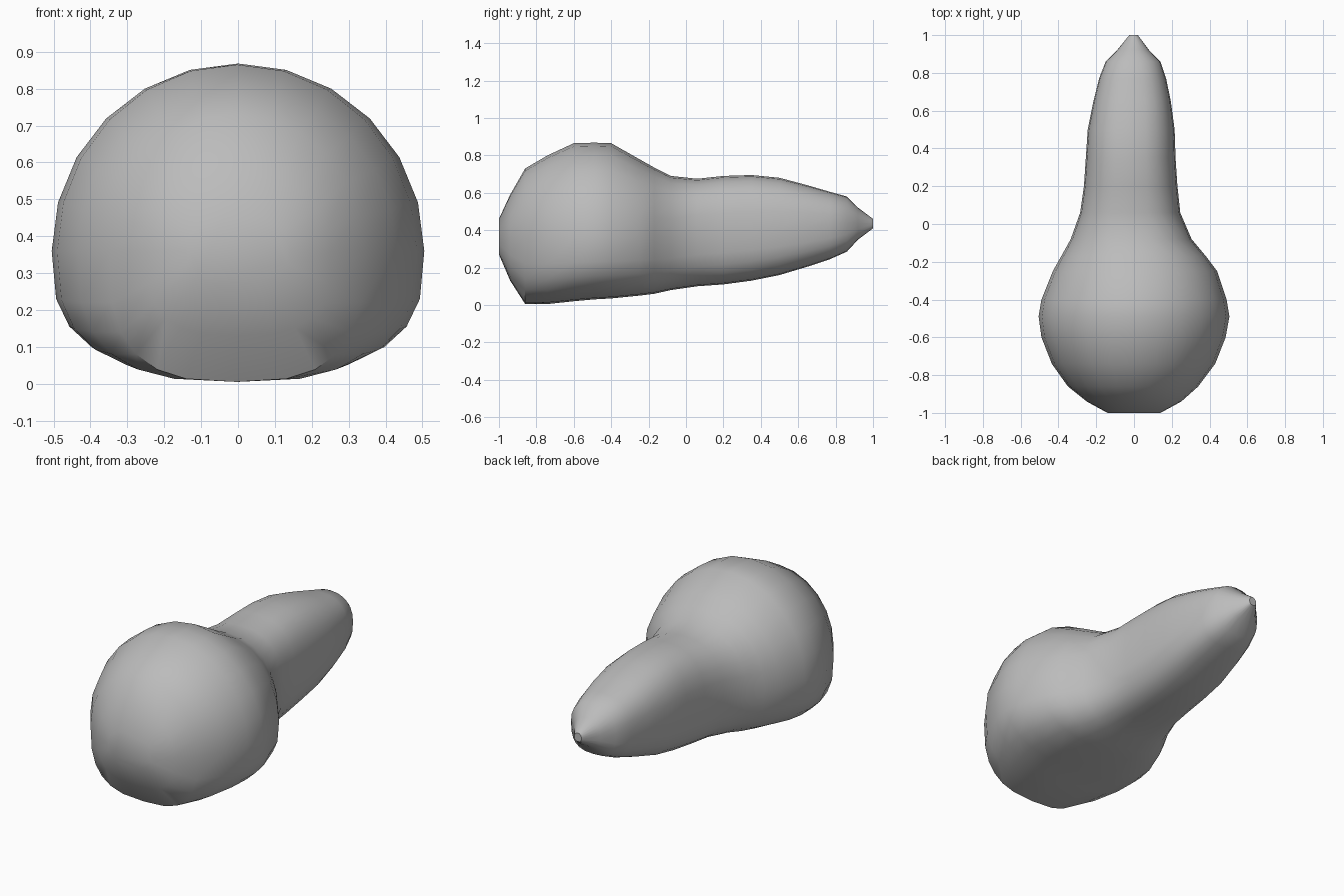
import bpy, bmesh, math

cube = bpy.data.objects.get("Cube")
if cube:
    bpy.data.objects.remove(cube)

SIDES = 24

# Skin colour
skin = bpy.data.materials.new("plain grey skin")
skin.use_nodes = True
grey = (0.5, 0.5, 0.5, 1)
skin.diffuse_color = grey
skin.node_tree.nodes["Principled BSDF"].inputs["Base Color"].default_value = grey

# Stations along the gourd: y, left edge, right edge, bottom, widest height, top
STATIONS = [
    (-1.00, -0.14, 0.14, 0.27, 0.36, 0.46),
    (-0.94, -0.25, 0.25, 0.13, 0.36, 0.59),
    (-0.86, -0.35, 0.34, 0.005, 0.36, 0.73),
    (-0.74, -0.435, 0.43, 0.005, 0.36, 0.80),
    (-0.60, -0.49, 0.485, 0.02, 0.36, 0.865),
    (-0.49, -0.505, 0.505, 0.03, 0.36, 0.868),
    (-0.40, -0.49, 0.49, 0.035, 0.36, 0.865),
    (-0.25, -0.43, 0.44, 0.05, 0.36, 0.78),
    (-0.17, -0.385, 0.38, 0.06, 0.36, 0.735),
    (-0.08, -0.335, 0.305, 0.08, 0.36, 0.69),
    (0.06, -0.285, 0.245, 0.10, 0.38, 0.675),
    (0.20, -0.265, 0.23, 0.11, 0.39, 0.69),
    (0.35, -0.255, 0.22, 0.13, 0.40, 0.695),
    (0.50, -0.245, 0.215, 0.16, 0.41, 0.68),
    (0.65, -0.215, 0.195, 0.205, 0.42, 0.64),
    (0.77, -0.185, 0.17, 0.245, 0.43, 0.605),
    (0.86, -0.15, 0.14, 0.285, 0.44, 0.58),
    (0.92, -0.09, 0.08, 0.35, 0.44, 0.52),
    (1.00, -0.025, 0.02, 0.41, 0.435, 0.46),
]


def rounded(value, power):
    return math.copysign(abs(value) ** (2 / power), value)


def section(bm, y, left, right, bottom, middle, top):
    """Ring with a round top, flatter underside and a boxier neck."""
    neck = min(max((y + 0.3) / 0.35, 0), 1) * min(max((1 - y) / 0.3, 0), 1)
    ring = []
    for i in range(SIDES):
        a = math.tau * i / SIDES
        upper = math.sin(a) >= 0
        power = 2 + 0.5 * neck if upper else 2.9
        height = top - middle if upper else middle - bottom
        x = (left + right) / 2 + (right - left) / 2 * rounded(math.cos(a), power)
        z = middle + height * rounded(math.sin(a), power)
        ring.append(bm.verts.new((x, y, z)))
    return ring


# Gourd body and neck as one lofted skin
bm = bmesh.new()
rings = [section(bm, *station) for station in STATIONS]
for a, b in zip(rings, rings[1:]):
    for i in range(SIDES):
        j = (i + 1) % SIDES
        bm.faces.new((a[i], a[j], b[j], b[i]))
bm.faces.new(rings[0])
bm.faces.new(rings[-1])
bmesh.ops.recalc_face_normals(bm, faces=bm.faces)

mesh = bpy.data.meshes.new("gourd_body")
bm.to_mesh(mesh)
bm.free()
mesh.materials.append(skin)
gourd = bpy.data.objects.new("gourd_body", mesh)
bpy.context.collection.objects.link(gourd)

# Smooth skin with crisp edges at the tip and underside
bpy.ops.object.select_all(action="DESELECT")
gourd.select_set(True)
bpy.context.view_layer.objects.active = gourd
bpy.ops.object.shade_smooth_by_angle(angle=math.radians(35))
